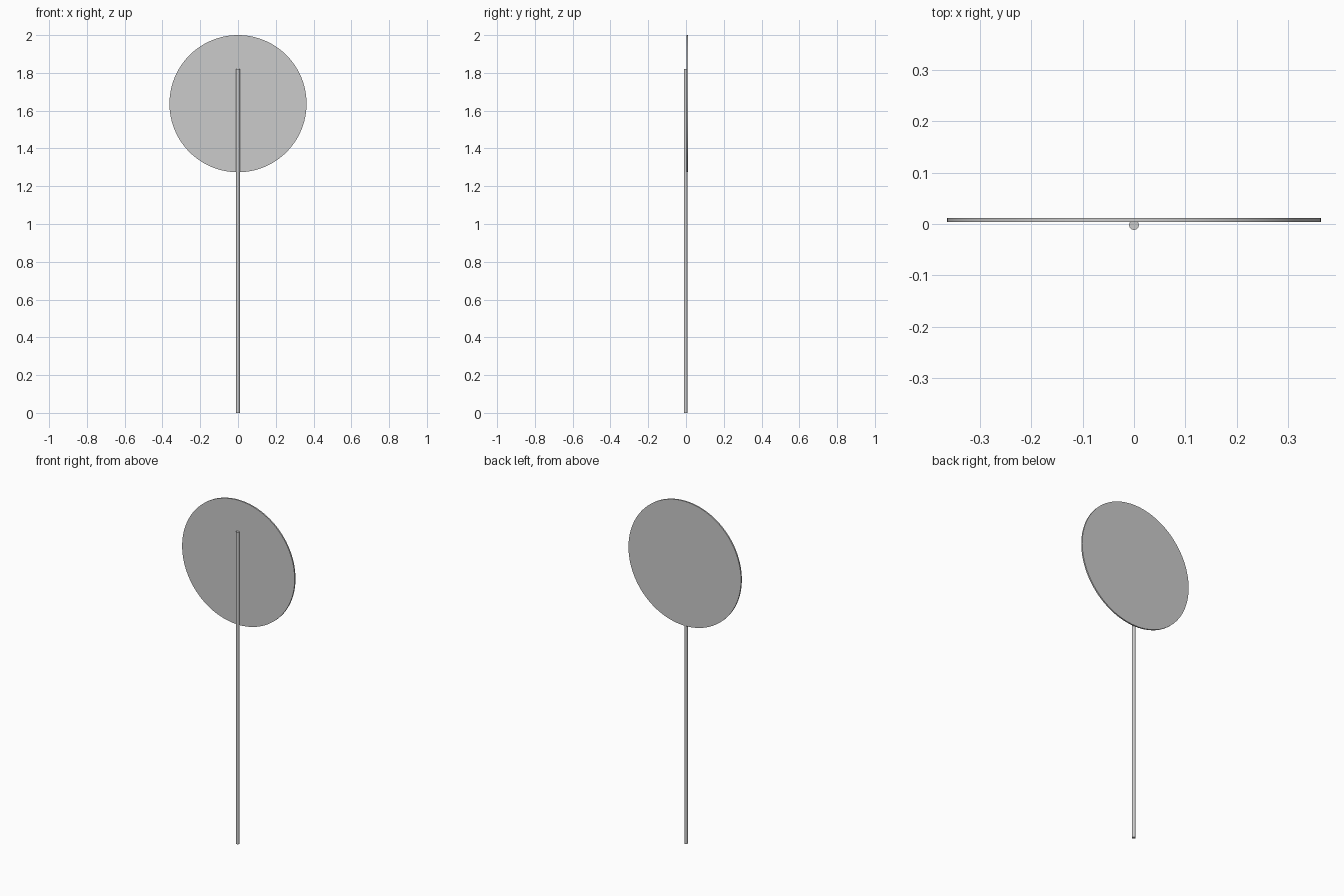
import bpy
import math

if "Cube" in bpy.data.objects:
    bpy.data.objects.remove(bpy.data.objects["Cube"])


def cylinder(name, radius, depth, location, rotation=(0, 0, 0), sides=32):
    bpy.ops.mesh.primitive_cylinder_add(vertices=sides, radius=radius, depth=depth,
                                        location=location, rotation=rotation)
    obj = bpy.context.object
    obj.name = name
    bpy.ops.object.shade_smooth_by_angle(angle=math.radians(30))
    return obj


POLE_TOP = 1.82
DISC_RADIUS = 0.363

# Thin upright pole, slightly sunk into the back of the disc
cylinder("pole", 0.0095, POLE_TOP, (0, -0.002, POLE_TOP / 2))

# Round sign plate standing behind the pole
cylinder("sign_disc", DISC_RADIUS, 0.008, (0, 0.0077, 2 - DISC_RADIUS),
         (math.pi / 2, 0, 0), sides=96)
